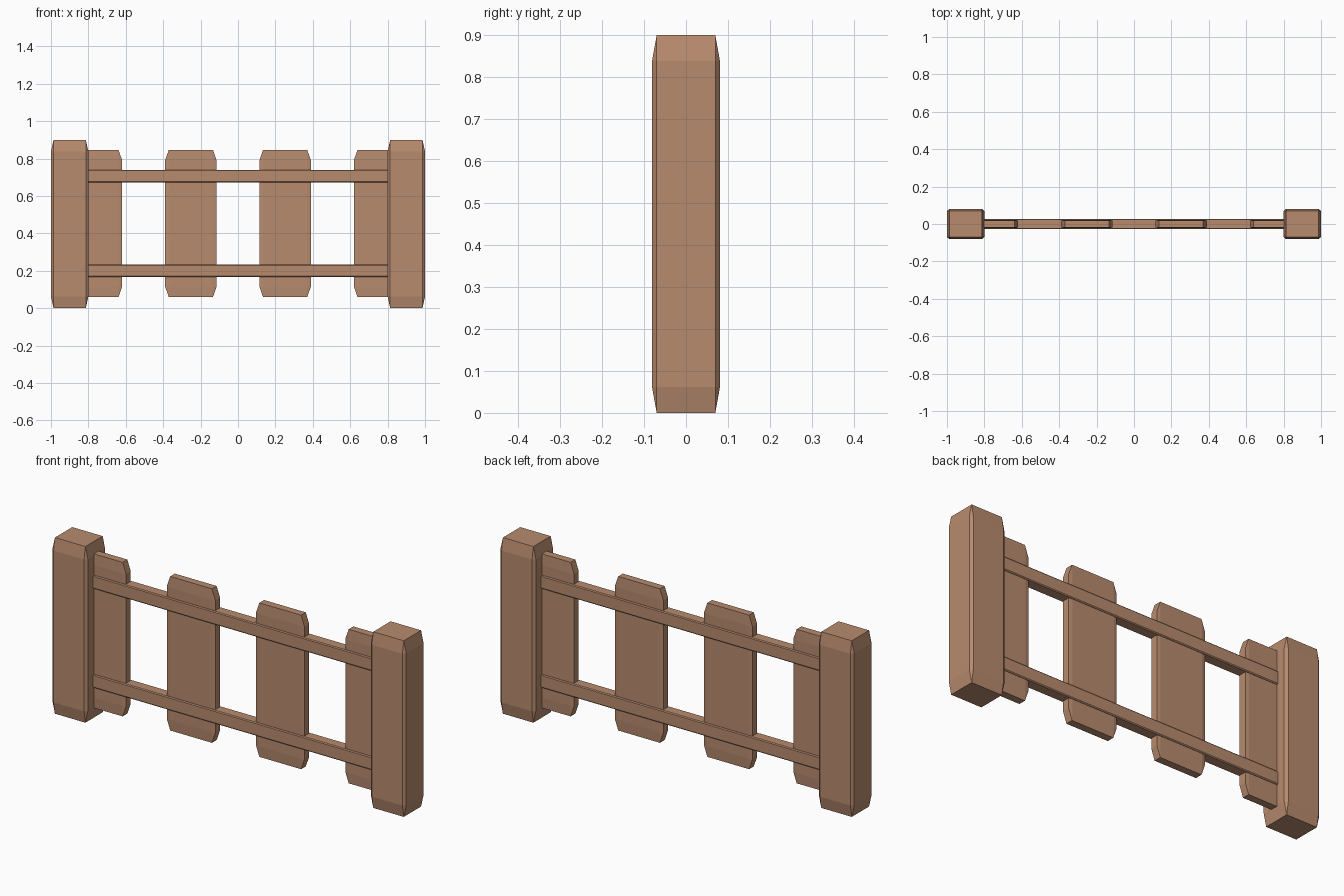
import bpy
import bmesh
from mathutils import Matrix, Vector

if "Cube" in bpy.data.objects:
    bpy.data.objects.remove(bpy.data.objects["Cube"], do_unlink=True)

wood = bpy.data.materials.new("warm_brown_wood")
wood.use_nodes = True
colour = (0.48, 0.26, 0.157, 1)
wood.diffuse_color = colour
wood.node_tree.nodes["Principled BSDF"].inputs["Base Color"].default_value = colour


def timber(name, size, centre):
    """Chamfered unit cube stretched to size, so chamfers follow the proportions."""
    bm = bmesh.new()
    bmesh.ops.create_cube(bm, size=1)
    bmesh.ops.bevel(bm, geom=bm.edges[:], offset=0.069, offset_type='OFFSET',
                    segments=1, affect='EDGES')
    bmesh.ops.transform(bm, matrix=Matrix.Diagonal(Vector(size)).to_4x4(), verts=bm.verts)
    mesh = bpy.data.meshes.new(name)
    bm.to_mesh(mesh)
    bm.free()
    mesh.materials.append(wood)
    obj = bpy.data.objects.new(name, mesh)
    obj.location = centre
    bpy.context.scene.collection.objects.link(obj)


# End posts, outer boards tucked into them, and inner boards
for side, label in ((-1, "right"), (1, "left")):
    timber(label + "_post", (0.2, 0.162, 0.9), (side * 0.9, 0, 0.45))
    timber(label + "_outer_board", (0.274, 0.044, 0.787), (side * 0.757, 0, 0.453))
    timber(label + "_inner_board", (0.274, 0.044, 0.787), (side * 0.252, 0, 0.453))

# Horizontal rails running into the posts
for label, height in (("lower", 0.2), ("upper", 0.706)):
    timber(label + "_rail", (1.8, 0.056, 0.068), (0, 0, height))
